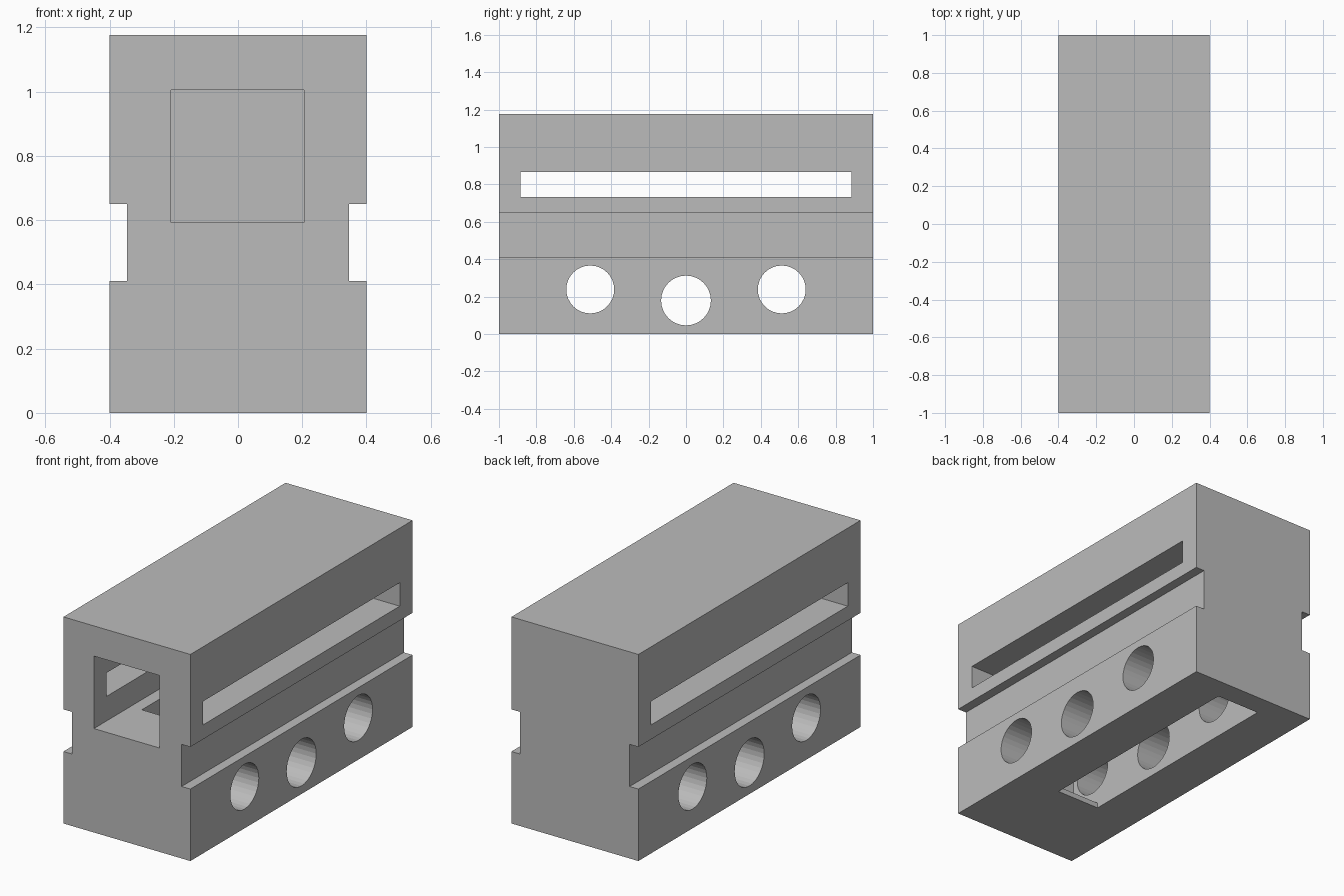
import bpy, bmesh, math

if "Cube" in bpy.data.objects:
    bpy.data.objects.remove(bpy.data.objects["Cube"])

grey = bpy.data.materials.new("plain grey")
grey.diffuse_color = (0.5, 0.5, 0.5, 1)
grey.use_nodes = True
grey.node_tree.nodes["Principled BSDF"].inputs["Base Color"].default_value = grey.diffuse_color


def make_object(name, bm):
    bmesh.ops.recalc_face_normals(bm, faces=bm.faces)
    mesh = bpy.data.meshes.new(name)
    bm.to_mesh(mesh)
    bm.free()
    mesh.materials.append(grey)
    obj = bpy.data.objects.new(name, mesh)
    bpy.context.collection.objects.link(obj)
    return obj


def box(name, x, y, z):
    """Box from (min, max) ranges."""
    bm = bmesh.new()
    bmesh.ops.create_cube(bm, size=1)
    for v in bm.verts:
        for i, (lo, hi) in enumerate((x, y, z)):
            v.co[i] = hi if v.co[i] > 0 else lo
    return make_object(name, bm)


def cross_hole(name, y, z, r):
    """Cylinder running along x."""
    bm = bmesh.new()
    pts = [(y + r * math.cos(a), z + r * math.sin(a))
           for a in (math.tau * i / 32 for i in range(32))]
    face = bm.faces.new([bm.verts.new((-0.6, py, pz)) for py, pz in pts])
    new = bmesh.ops.extrude_face_region(bm, geom=[face])["geom"]
    for v in new:
        if isinstance(v, bmesh.types.BMVert):
            v.co.x = 0.6
    return make_object(name, bm)


# Block with a side groove: half profile in x/z, mirrored, extruded along y
half = [(0.4, 0), (0.4, 0.41), (0.345, 0.41), (0.345, 0.65), (0.4, 0.65), (0.4, 1.177)]
profile = half + [(-x, z) for x, z in reversed(half)]
bm = bmesh.new()
face = bm.faces.new([bm.verts.new((x, -1, z)) for x, z in profile])
for v in bmesh.ops.extrude_face_region(bm, geom=[face])["geom"]:
    if isinstance(v, bmesh.types.BMVert):
        v.co.y = 1
body = make_object("grooved_block", bm)

cutters = [
    # Long channel open at the front
    box("front_channel_cutter", (-0.208, 0.206), (-1.2, 0.885), (0.592, 1.005)),
    # Slot through both sides
    box("side_slot_cutter", (-0.6, 0.6), (-0.885, 0.885), (0.732, 0.866)),
    # Opening in the underside, and the longer chamber above its front lip
    box("bottom_opening_cutter", (-0.137, 0.137), (-0.47, 0.873), (-0.2, 0.7)),
    box("inner_chamber_cutter", (-0.137, 0.137), (-0.67, 0.8), (0.03, 0.71)),
]
# Three cross holes
for y, z, r in ((-0.512, 0.238, 0.128), (0, 0.179, 0.133), (0.512, 0.238, 0.128)):
    cutters.append(cross_hole("cross_hole_cutter", y, z, r))

bpy.context.view_layer.objects.active = body
for cutter in cutters:
    mod = body.modifiers.new("cut", "BOOLEAN")
    mod.operation = "DIFFERENCE"
    mod.solver = "EXACT"
    mod.object = cutter
    bpy.ops.object.modifier_apply(modifier=mod.name)
    bpy.data.objects.remove(cutter)
